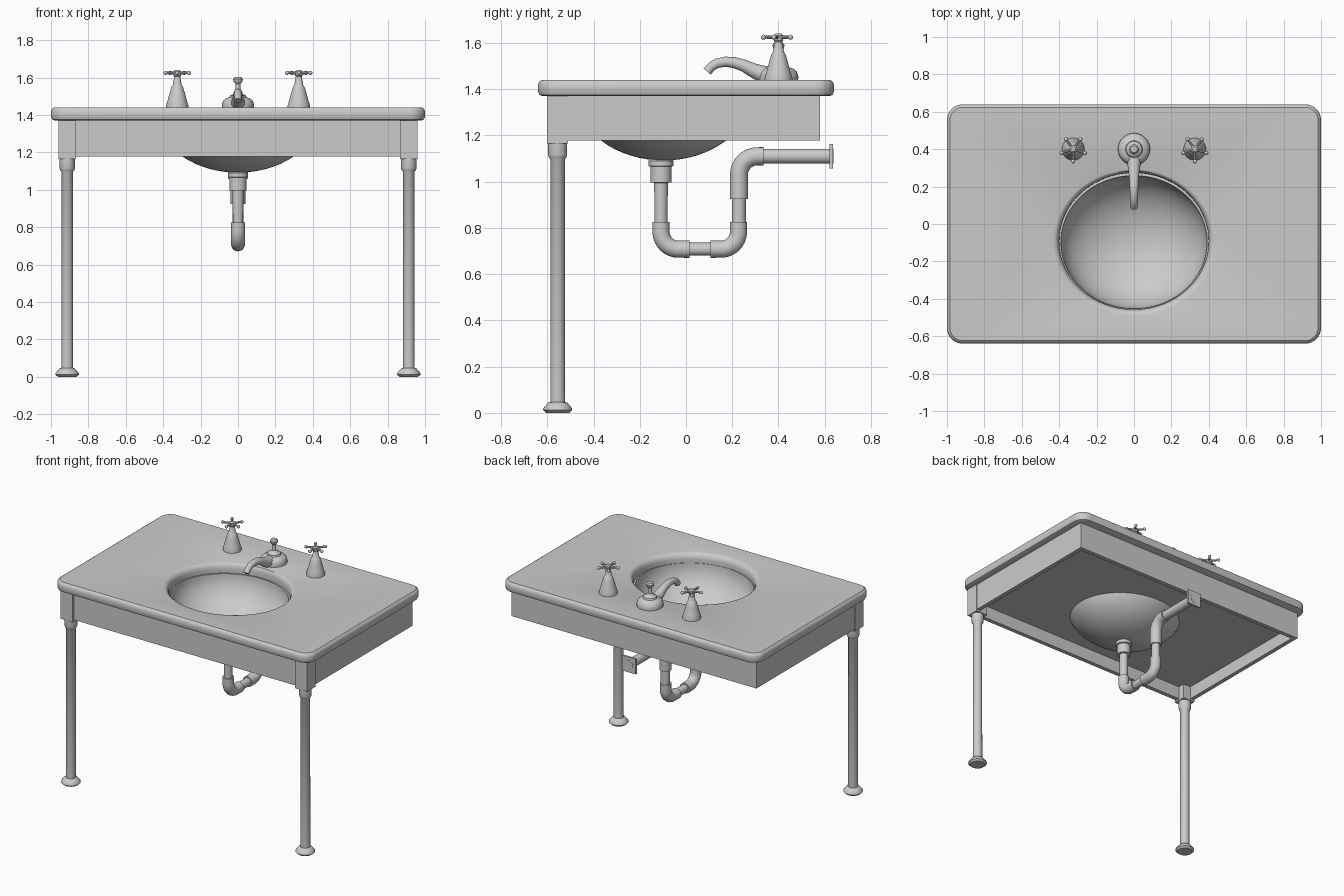
import bpy, bmesh
from math import sin, cos, pi, radians, sqrt
from mathutils import Vector, Matrix

if "Cube" in bpy.data.objects:
    bpy.data.objects.remove(bpy.data.objects["Cube"])


def finish(bm, name, angle=35):
    bmesh.ops.recalc_face_normals(bm, faces=bm.faces)
    me = bpy.data.meshes.new(name)
    bm.to_mesh(me)
    bm.free()
    me.polygons.foreach_set("use_smooth", [True] * len(me.polygons))
    me.set_sharp_from_angle(angle=radians(angle))
    ob = bpy.data.objects.new(name, me)
    bpy.context.collection.objects.link(ob)
    return ob


def skin(bm, loops):
    """Bridge equal-length loops of points; returns the vertex rings."""
    rings = [[bm.verts.new(p) for p in lp] for lp in loops]
    n = len(rings[0])
    for a, b in zip(rings, rings[1:]):
        for i in range(n):
            j = (i + 1) % n
            bm.faces.new((a[i], a[j], b[j], b[i]))
    return rings


def ellipse(cx, cy, rx, ry, z, n):
    return [Vector((cx + rx * cos(2 * pi * i / n), cy + ry * sin(2 * pi * i / n), z))
            for i in range(n)]


def lathe(name, profile, at=(0, 0), squash=1.0, n=28):
    bm = bmesh.new()
    rings = skin(bm, [ellipse(at[0], at[1], r, r * squash, z, n) for r, z in profile])
    bm.faces.new(rings[0])
    bm.faces.new(rings[-1])
    return finish(bm, name)


def tube(name, path, n=24):
    """Sweep circles along (y, z, radius) points in the x = 0 plane."""
    bm = bmesh.new()
    pts = [Vector((0, y, z)) for y, z, r in path]
    loops = []
    last = len(pts) - 1
    for i, p in enumerate(pts):
        a = (p - pts[i - 1]).normalized() if i else Vector()
        b = (pts[i + 1] - p).normalized() if i < last else Vector()
        u = Vector((1, 0, 0))
        v = (a + b).normalized().cross(u)
        r = path[i][2]
        loops.append([p + r * (cos(2 * pi * k / n) * u + sin(2 * pi * k / n) * v)
                      for k in range(n)])
    rings = skin(bm, loops)
    bm.faces.new(rings[0])
    bm.faces.new(rings[-1])
    return finish(bm, name)


def elbow(name, start, corner, end, bend, r):
    """Pipe bend with a rounded corner."""
    s, c, e = Vector(start), Vector(corner), Vector(end)
    d1, d2 = (s - c).normalized(), (e - c).normalized()
    mid = c + (d1 + d2) * bend
    arc = [mid - d2 * bend * cos(t * pi / 16) - d1 * bend * sin(t * pi / 16) for t in range(9)]
    return tube(name, [(p.x, p.y, r) for p in [s] + arc + [e]])


def box(name, x0, x1, y0, y1, z0, z1):
    bm = bmesh.new()
    bmesh.ops.create_cube(bm, size=1)
    for v in bm.verts:
        v.co = ((x0 + x1) / 2 + v.co.x * (x1 - x0), (y0 + y1) / 2 + v.co.y * (y1 - y0),
                (z0 + z1) / 2 + v.co.z * (z1 - z0))
    return finish(bm, name)


def rounded_rect(hx, hy, r, inset, z, seg=8):
    out = []
    for q, (sx, sy) in enumerate(((1, 1), (-1, 1), (-1, -1), (1, -1))):
        for k in range(seg + 1):
            a = (q + k / seg) * pi / 2
            out.append((sx * (hx - r) + (r - inset) * cos(a),
                        sy * (hy - r) + (r - inset) * sin(a), z))
    return out


def slab(name, outer, hole):
    """Plate with an opening; both loop lists run from bottom to top."""
    bm = bmesh.new()
    o, h = skin(bm, outer), skin(bm, hole)
    for k in (0, -1):
        edges = []
        for ring in (o[k], h[k]):
            edges += [bm.edges.get((ring[i - 1], ring[i])) for i in range(len(ring))]
        bmesh.ops.triangle_fill(bm, use_beauty=True, edges=edges, normal=(0, 0, 1))
    return finish(bm, name)


# countertop with rolled edges and a softened basin opening
edge = [(.02, 1.37), (.006, 1.376), (0, 1.39), (0, 1.418), (.005, 1.432), (.016, 1.44)]
rim = [(0, 1.37), (0, 1.40), (.003, 1.415), (.01, 1.428), (.02, 1.437), (.033, 1.44)]
slab("countertop", [rounded_rect(1, .64, .085, d, z) for d, z in edge],
     [ellipse(0, -.092 - d * .2, .40 + d, .365 + d * .8, z, 64) for d, z in rim])

# basin: inner then outer half-ellipsoid shell
inner = [(.39 * sin(t * pi / 32) + .001, 1.375 - .268 * cos(t * pi / 32)) for t in range(17)]
outer = [(.41 * sin(t * pi / 32) + .001, 1.372 - .28 * cos(t * pi / 32)) for t in range(16, -1, -1)]
lathe("basin", inner + outer, (0, -.097), .91, 64)

# apron frame and recessed underside panel
box("front_apron", -.95, .95, -.59, -.56, 1.178, 1.372)
box("back_apron", -.955, .955, .55, .58, 1.178, 1.372)
for s, side in ((-1, "left"), (1, "right")):
    xs = sorted((s * .925, s * .955))
    box(side + "_apron", xs[0], xs[1], -.59, .58, 1.178, 1.372)
slab("underside_panel", [rounded_rect(.94, .57, .01, 0, z, 1) for z in (1.27, 1.276)],
     [ellipse(0, -.097, .375, .341, z, 64) for z in (1.27, 1.276)])

# front legs with corner blocks, collars and flared feet
leg = [(.05, 0), (.063, .012), (.062, .02), (.042, .044), (.032, .047), (.031, 1.095),
       (.038, 1.105), (.041, 1.115), (.041, 1.16), (.041, 1.18)]
for s, side in ((-1, "left"), (1, "right")):
    lathe(side + "_leg", leg, (s * .913, -.555))
    box(side + "_corner_block", s * .913 - .047, s * .913 + .047, -.602, -.51, 1.165, 1.372)

# tap handles: bell base, stem and spoked top
bell = [(.06, 1.435), (.06, 1.45), (.052, 1.475), (.04, 1.52), (.031, 1.55), (.027, 1.557),
        (.024, 1.56), (.016, 1.605), (.02, 1.61), (.02, 1.633), (.012, 1.64)]
for s, side in ((-1, "left"), (1, "right")):
    x, y, z = s * .325, .4, 1.625
    lathe(side + "_tap", bell, (x, y))
    bm = bmesh.new()
    for k in range(5):
        a = -pi / 2 + k * 2 * pi / 5
        d = Vector((cos(a), sin(a), 0))
        c = Vector((x, y, z))
        rot = d.to_track_quat('Z', 'Y').to_matrix().to_4x4()
        bmesh.ops.create_cone(bm, cap_ends=True, segments=10, radius1=.009, radius2=.006,
                              depth=.065, matrix=Matrix.Translation(c + d * .033) @ rot)
        bmesh.ops.create_uvsphere(bm, u_segments=12, v_segments=8, radius=.011,
                                  matrix=Matrix.Translation(c + d * .065))
    finish(bm, side + "_tap_spokes")

# spout with domed base and lift knob
lathe("spout_base", [(.085, 1.435), (.086, 1.455), (.08, 1.475), (.066, 1.488), (.046, 1.495),
                     (.042, 1.505), (.022, 1.515), (.014, 1.525), (.012, 1.565), (.024, 1.578),
                     (.026, 1.592), (.018, 1.602)], (0, .4))
tube("spout", [(.38, 1.458, .04), (.33, 1.465, .037), (.29, 1.482, .031), (.25, 1.502, .026),
               (.21, 1.515, .024), (.17, 1.519, .022), (.135, 1.512, .021),
               (.11, 1.498, .02), (.092, 1.476, .02)])

# drain and trap pipework
lathe("drain_nut", [(.028, .97), (.028, .995), (.045, .997), (.045, 1.065), (.054, 1.068),
                    (.054, 1.09), (.045, 1.098)], (0, -.108))
lathe("tailpiece", [(.027, .80), (.03, 1.0)], (0, -.108))
elbow("trap_front_elbow", (-.108, .825), (-.108, .708), (.015, .708), .075, .037)
tube("trap_link", [(0, .708, .028), (.12, .708, .028)])
elbow("trap_back_elbow", (.105, .708), (.227, .708), (.227, .825), .075, .037)
lathe("trap_riser", [(.03, .80), (.03, .95)], (0, .229))
elbow("upper_elbow", (.229, .925), (.229, 1.11), (.335, 1.11), .08, .039)
tube("waste_pipe", [(.32, 1.11, .032), (.637, 1.11, .032)])
box("wall_flange", -.053, .053, .62, .635, 1.057, 1.163)
